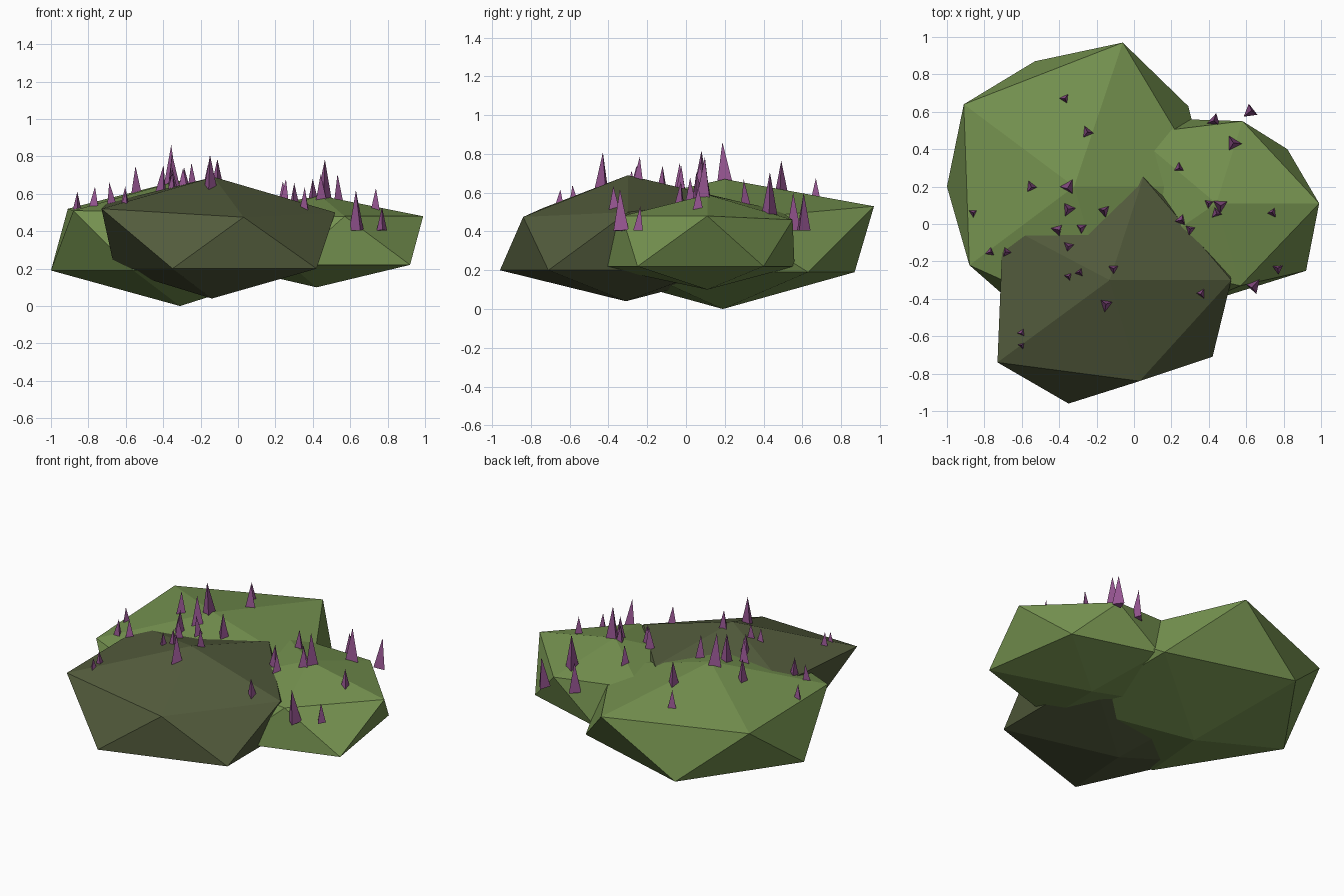
import bpy
import bmesh
import math
import random
from mathutils import Matrix, Vector
from mathutils.bvhtree import BVHTree

random.seed(4)

default_cube = bpy.data.objects.get("Cube")
if default_cube:
    bpy.data.objects.remove(default_cube, do_unlink=True)


def make_material(name, colour):
    material = bpy.data.materials.new(name)
    material.use_nodes = True
    rgba = (*colour, 1)
    material.diffuse_color = rgba
    shader = material.node_tree.nodes["Principled BSDF"]
    shader.inputs["Base Color"].default_value = rgba
    shader.inputs["Roughness"].default_value = 0.9
    return material


leaf_green = make_material("leaf green", (0.18, 0.29, 0.08))
olive_green = make_material("dark olive green", (0.085, 0.105, 0.045))
flower_purple = make_material("flower purple", (0.30, 0.09, 0.28))


def finish_object(bm, name, material):
    """Turn the bmesh into a flat-shaded object with one material."""
    bmesh.ops.recalc_face_normals(bm, faces=bm.faces[:])
    mesh = bpy.data.meshes.new(name)
    bm.to_mesh(mesh)
    bm.free()
    mesh.materials.append(material)
    obj = bpy.data.objects.new(name, mesh)
    bpy.context.scene.collection.objects.link(obj)
    return obj


def make_clump(name, material, bottom, top, lower_outline, lower_height, upper_ring):
    """Irregular twenty-sided clump: two staggered rings of five and two poles."""
    bm = bmesh.new()
    base = bm.verts.new(bottom)
    peak = bm.verts.new(top)
    lower = [bm.verts.new((x, y, lower_height)) for x, y in lower_outline]
    upper = [bm.verts.new(point) for point in upper_ring]
    count = len(upper)
    for i in range(count):
        j = (i + 1) % count
        bm.faces.new((base, lower[j], lower[i]))
        bm.faces.new((upper[i], lower[i], upper[j]))
        bm.faces.new((lower[i], lower[j], upper[j]))
        bm.faces.new((peak, upper[i], upper[j]))
    bmesh.ops.recalc_face_normals(bm, faces=bm.faces[:])
    surface = BVHTree.FromBMesh(bm)
    finish_object(bm, name, material)
    return surface


# Three overlapping foliage clumps
surfaces = [
    make_clump(
        "back_right_clump", leaf_green, (-0.31, 0.19, 0), (-0.32, 0.2, 0.67),
        [(0.29, 0.63), (-0.53, 0.87), (-1, 0.2), (-0.56, -0.5), (0.29, -0.23)], 0.19,
        [(0.4, 0.2, 0.46), (-0.06, 0.97, 0.53), (-0.91, 0.64, 0.52),
         (-0.88, -0.22, 0.51), (-0.1, -0.57, 0.5)]),
    make_clump(
        "left_clump", leaf_green, (0.42, 0.11, 0.1), (0.44, 0.11, 0.59),
        [(0.82, 0.4), (0.27, 0.56), (-0.1, 0.11), (0.28, -0.45), (0.92, -0.25)], 0.22,
        [(0.99, 0.11, 0.48), (0.58, 0.55, 0.46), (0, 0.48, 0.51),
         (-0.02, -0.2, 0.46), (0.57, -0.33, 0.48)]),
    make_clump(
        "front_clump", olive_green, (-0.14, -0.31, 0.04), (-0.13, -0.3, 0.69),
        [(0.42, 0.12), (-0.35, 0.3), (-0.66, -0.3), (-0.35, -0.96), (0.42, -0.71)], 0.2,
        [(0.52, -0.3, 0.5), (0.05, 0.25, 0.56), (-0.7, 0, 0.55),
         (-0.73, -0.74, 0.52), (0.03, -0.84, 0.475)]),
]


def ground_height(x, y):
    """Height of the highest clump surface at a spot, kept above the rim."""
    height = 0.42
    for surface in surfaces:
        hit = surface.ray_cast(Vector((x, y, 2)), Vector((0, 0, -1)))[0]
        if hit:
            height = max(height, hit.z)
    return height


def add_spikes(name, spots):
    """Three-sided flower spikes, each spot being x, y and height."""
    bm = bmesh.new()
    for x, y, height in spots:
        sink = 0.015
        length = height + sink
        place = Matrix.Translation((x, y, ground_height(x, y) - sink))
        turn = Matrix.Rotation(random.uniform(0, math.tau), 4, "Z")
        lean = Matrix.Rotation(random.uniform(0, 0.08), 4, "X")
        lift = Matrix.Translation((0, 0, length / 2))
        bmesh.ops.create_cone(
            bm, cap_ends=True, segments=3, radius1=0.012 + length * 0.16,
            radius2=0, depth=length, matrix=place @ turn @ lean @ lift)
    bmesh.ops.remove_doubles(bm, verts=bm.verts[:], dist=0.0001)
    finish_object(bm, name, flower_purple)


# Flower spikes growing from each clump
add_spikes("back_right_flowers", [
    (-0.37, 0.67, 0.11), (-0.25, 0.49, 0.15), (-0.55, 0.2, 0.14),
    (-0.35, 0.2, 0.2), (-0.35, 0.08, 0.18), (-0.16, 0.07, 0.15),
    (-0.86, 0.06, 0.09), (-0.41, -0.03, 0.15), (-0.28, -0.02, 0.12),
    (-0.35, -0.12, 0.12), (-0.77, -0.15, 0.1), (-0.68, -0.15, 0.11)])
add_spikes("front_flowers", [
    (-0.35, -0.28, 0.08), (-0.29, -0.26, 0.09), (-0.11, -0.24, 0.11),
    (-0.15, -0.43, 0.17), (-0.6, -0.58, 0.08), (-0.6, -0.65, 0.06),
    (0.36, -0.37, 0.11)])
add_spikes("left_flowers", [
    (0.64, -0.33, 0.2), (0.77, -0.24, 0.11), (0.74, 0.06, 0.11),
    (0.46, 0.1, 0.2), (0.4, 0.11, 0.1), (0.44, 0.06, 0.13),
    (0.25, 0.02, 0.14), (0.3, -0.03, 0.12), (0.24, 0.3, 0.12),
    (0.53, 0.43, 0.21), (0.43, 0.55, 0.18), (0.62, 0.6, 0.18)])
